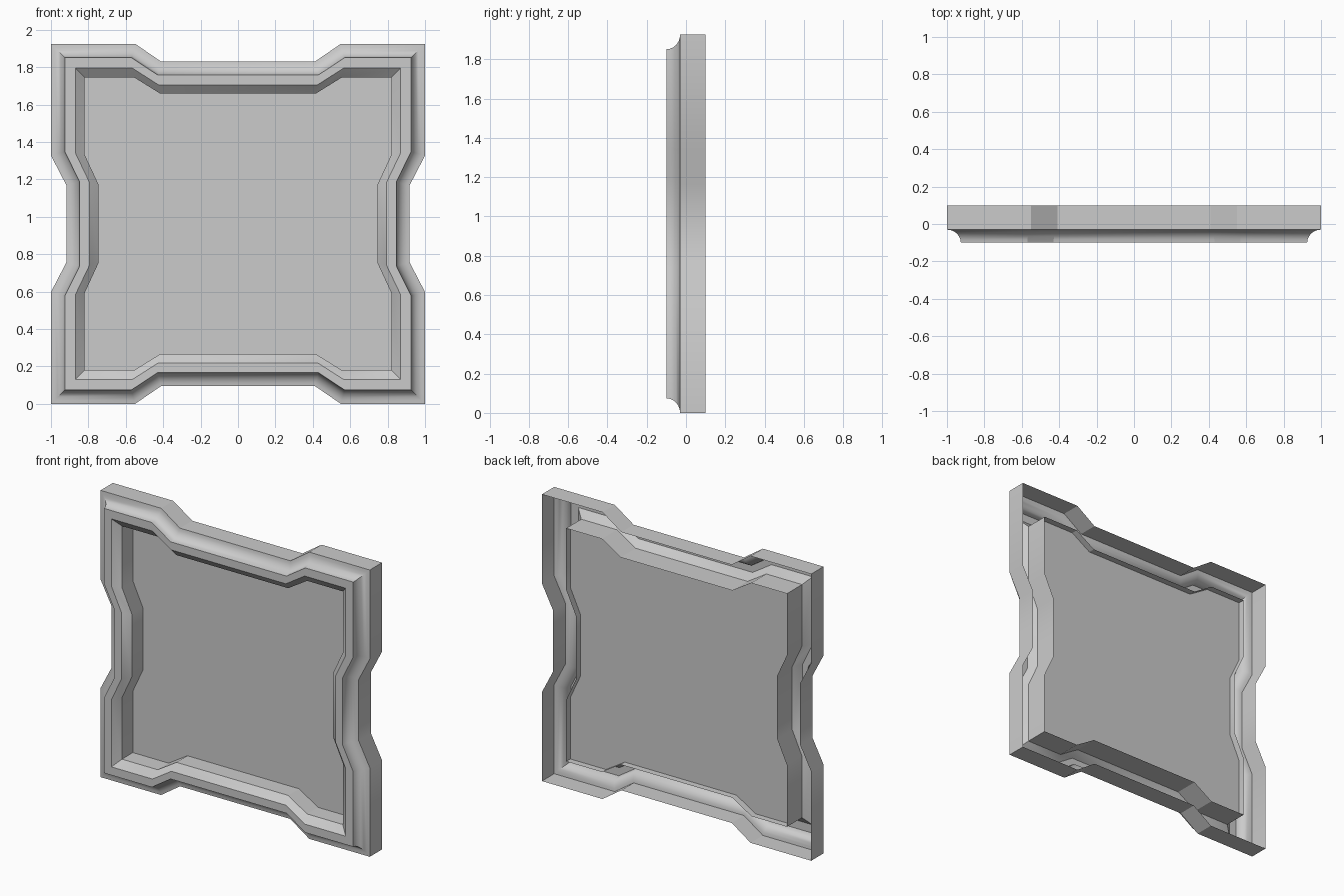
import bpy, bmesh, math

if "Cube" in bpy.data.objects:
    bpy.data.objects.remove(bpy.data.objects["Cube"])

MID = 0.9625  # centre height


def outline(inset, slide=0.0):
    """Notched rectangle in x/z, moved inward; slide shifts the notch corners along the sides."""
    n = inset * 0.95
    quarter = [
        (0.917 - n, 0.205 + slide),
        (1.0 - inset, 0.365 + slide),
        (1.0 - inset, MID - inset),
        (0.55 + slide, MID - inset),
        (0.41 + slide, MID - 0.096 - n),
    ]
    back = quarter[::-1]
    return (quarter
            + [(-x, z) for x, z in back]
            + [(-x, -z) for x, z in quarter]
            + [(x, -z) for x, z in back])


def loft(name, rings, cap=False):
    """Bridge outlines given as (inset, y, slide); a single ring with cap makes a flat sheet."""
    bm = bmesh.new()
    loops = [[bm.verts.new((x, y, z + MID)) for x, z in outline(d, s)]
             for d, y, s in rings]
    for a, b in zip(loops, loops[1:]):
        for i in range(len(a)):
            j = (i + 1) % len(a)
            bm.faces.new((a[i], a[j], b[j], b[i]))
    if cap:
        face = bm.faces.new(loops[-1])
        face.normal_update()
        if face.normal.y > 0:
            face.normal_flip()
    else:
        bmesh.ops.recalc_face_normals(bm, faces=bm.faces)
    me = bpy.data.meshes.new(name)
    bm.to_mesh(me)
    bm.free()
    ob = bpy.data.objects.new(name, me)
    bpy.context.collection.objects.link(ob)
    bpy.ops.object.select_all(action='DESELECT')
    ob.select_set(True)
    bpy.context.view_layer.objects.active = ob
    bpy.ops.object.shade_smooth_by_angle(angle=math.radians(30))
    return ob


# Moulded frame: outer wall, concave cove, flat rim, chamfer, inner wall (open at the back)
SEG, R = 6, 0.07
profile = [(0.0, 0.10, 0.0)]
for k in range(SEG + 1):
    a = math.pi / 2 * k / SEG
    profile.append((R * 1.06 * math.sin(a), -0.10 + R * math.cos(a), 0.02 * math.sin(a)))
profile += [(0.13, -0.10, 0.015), (0.18, -0.06, 0.005), (0.18, 0.10, 0.005)]
loft("frame_moulding", profile)

# Thin recessed panel set inside the inner wall, a little short of its back edge
loft("recessed_panel", [(0.18, 0.056, 0.005)], cap=True)
